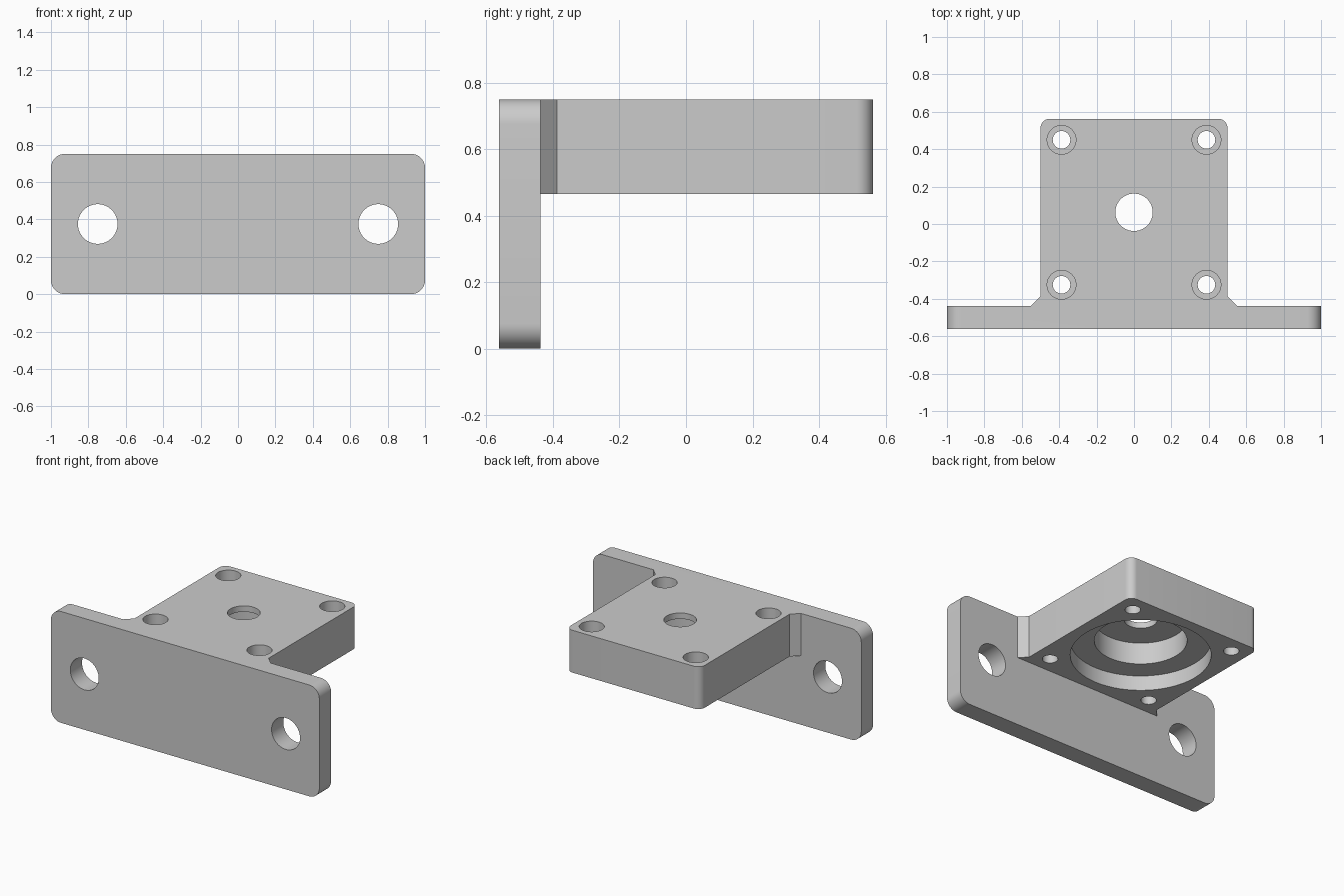
import bpy, bmesh, math
from mathutils import Matrix

if "Cube" in bpy.data.objects:
    bpy.data.objects.remove(bpy.data.objects["Cube"])

grey = bpy.data.materials.new("grey")
grey.diffuse_color = (0.6, 0.6, 0.6, 1)
grey.use_nodes = True
grey.node_tree.nodes["Principled BSDF"].inputs["Base Color"].default_value = grey.diffuse_color

BACK = -0.4375           # back face of the mounting plate
CY = 0.0625              # centre of the bearing block
TOP, UNDER = 0.75, 0.465 # block top and underside


def prism(name, outline, lo, hi, upright=False):
    """Extrude a 2D outline along z, or along y when upright."""
    bm = bmesh.new()
    to3 = (lambda p, d: (p[0], d, p[1])) if upright else (lambda p, d: (p[0], p[1], d))
    a = [bm.verts.new(to3(p, lo)) for p in outline]
    b = [bm.verts.new(to3(p, hi)) for p in outline]
    bm.faces.new(a)
    bm.faces.new(b)
    for i in range(len(a)):
        j = (i + 1) % len(a)
        bm.faces.new((a[i], a[j], b[j], b[i]))
    bmesh.ops.recalc_face_normals(bm, faces=bm.faces)
    me = bpy.data.meshes.new(name)
    bm.to_mesh(me)
    bm.free()
    me.materials.append(grey)
    ob = bpy.data.objects.new(name, me)
    bpy.context.collection.objects.link(ob)
    return ob


def arc(cx, cy, r, start, end, n):
    return [(cx + r * math.cos(math.radians(start + (end - start) * i / n)),
             cy + r * math.sin(math.radians(start + (end - start) * i / n)))
            for i in range(n + 1)]


def circle(cx, cy, r, n=64):
    return arc(cx, cy, r, 0, 360, n)[:-1]


def combine(target, other, operation):
    mod = target.modifiers.new(operation.lower(), 'BOOLEAN')
    mod.operation, mod.object, mod.solver = operation, other, 'EXACT'
    bpy.context.view_layer.objects.active = target
    bpy.ops.object.modifier_apply(modifier=mod.name)
    bpy.data.objects.remove(other)


# Upright mounting plate with rounded corners
r = 0.075
plate = (arc(1 - r, TOP - r, r, 0, 90, 10) + arc(r - 1, TOP - r, r, 90, 180, 10)
         + arc(r - 1, r, r, 180, 270, 10) + arc(1 - r, r, r, 270, 360, 10))
bracket = prism("mounting_bracket", plate, -0.5625, BACK, upright=True)

# Bearing block: chamfered where it meets the plate, rounded at the far corners
r = 0.05
block = ([(-0.55, -0.5), (0.55, -0.5), (0.55, BACK), (0.5, BACK + 0.05)]
         + arc(0.5 - r, 0.5625 - r, r, 0, 90, 10)
         + arc(r - 0.5, 0.5625 - r, r, 90, 180, 10)
         + [(-0.5, BACK + 0.05), (-0.55, BACK)])
combine(bracket, prism("bearing_block", block, UNDER, TOP), 'UNION')

# Wall bolt holes through the plate
for sx in (-1, 1):
    combine(bracket, prism("bolt_cutter", circle(sx * 0.75, 0.375, 0.106),
                           -0.7, -0.3, upright=True), 'DIFFERENCE')

# Stepped bearing pocket from below, ending in a shaft hole
for radius, lo, hi in ((0.425, 0.4, 0.565), (0.28, 0.5, 0.71), (0.1, 0.6, 0.9)):
    combine(bracket, prism("pocket_cutter", circle(0, CY, radius), lo, hi), 'DIFFERENCE')

# Four counterbored screw holes
for sx in (-1, 1):
    for sy in (-1, 1):
        x, y = sx * 0.3875, CY + sy * 0.3875
        combine(bracket, prism("screw_cutter", circle(x, y, 0.047, 40), 0.4, 0.9), 'DIFFERENCE')
        combine(bracket, prism("head_cutter", circle(x, y, 0.077, 48), 0.59, 0.9), 'DIFFERENCE')

bpy.ops.object.select_all(action='DESELECT')
bracket.select_set(True)
bpy.context.view_layer.objects.active = bracket
bpy.ops.object.shade_smooth_by_angle(angle=math.radians(30))
